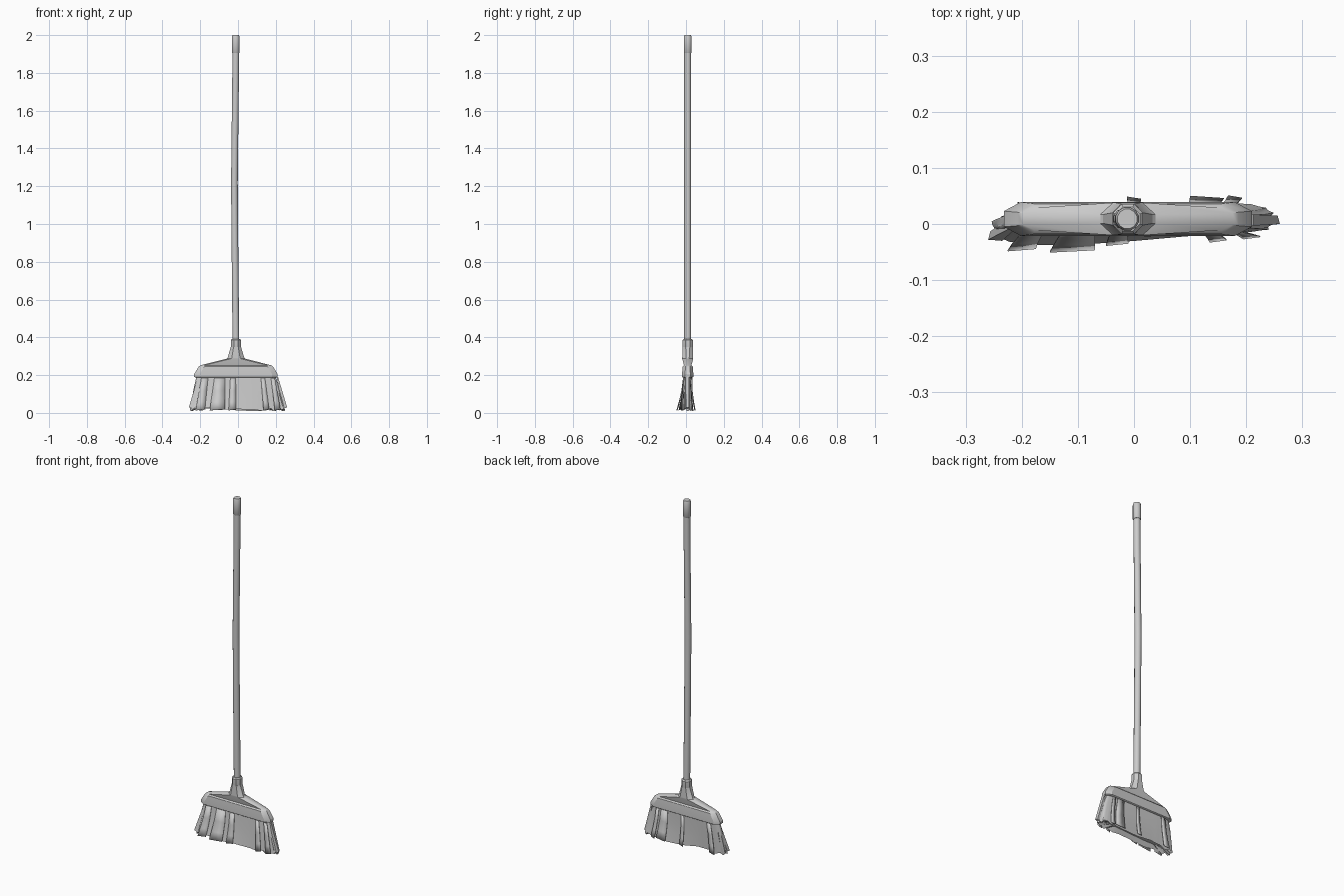
import bpy, bmesh, math, random

if "Cube" in bpy.data.objects:
    bpy.data.objects.remove(bpy.data.objects["Cube"])

random.seed(4)
CX, CY = -0.011, 0.009   # axis of handle and head


def finish(name, bm, angle=35):
    bmesh.ops.recalc_face_normals(bm, faces=bm.faces[:])
    me = bpy.data.meshes.new(name)
    bm.to_mesh(me)
    bm.free()
    ob = bpy.data.objects.new(name, me)
    bpy.context.collection.objects.link(ob)
    bpy.ops.object.select_all(action='DESELECT')
    ob.select_set(True)
    bpy.context.view_layer.objects.active = ob
    bpy.ops.object.shade_smooth_by_angle(angle=math.radians(angle))
    return ob


def loft(name, rings, angle=35):
    """Skin a list of point rings and close both ends."""
    bm = bmesh.new()
    rows = [[bm.verts.new(p) for p in ring] for ring in rings]
    n = len(rows[0])
    for a, b in zip(rows, rows[1:]):
        for i in range(n):
            j = (i + 1) % n
            bm.faces.new((a[i], a[j], b[j], b[i]))
    bm.faces.new(rows[0])
    bm.faces.new(rows[-1])
    return finish(name, bm, angle)


def circle(x, z, r, n=8):
    return [(x + r * math.cos(math.tau * (i + .5) / n),
             CY + r * math.sin(math.tau * (i + .5) / n), z) for i in range(n)]


def octagon(z, w, d, chamfer, end):
    half = [(w, -end), (w, end), (w - chamfer, d), (-w + chamfer, d)]
    return [(CX + x, CY + y, z) for x, y in half] + \
           [(CX - x, CY - y, z) for x, y in half]


# Slightly bowed handle, end cap and collar
loft("handle", [circle(x, z, .0185, 10) for z, x in
                ((.34, -.011), (.65, -.014), (.95, -.017), (1.22, -.019),
                 (1.5, -.016), (1.75, -.013), (1.92, -.012))], 50)
loft("handle_cap", [circle(-.012, z, r, 12) for z, r in
                    ((1.905, .020), (1.907, .0215), (1.99, .0215), (2.0, .018))], 50)
loft("collar", [circle(CX, z, r) for z, r in
                ((.335, .027), (.345, .029), (.385, .029), (.392, .023))], 30)

# Moulded head: neck flaring into sloping shoulders
loft("broom_head", [octagon(*s) for s in (
    (.187, .213, .026, .02, .010),
    (.19, .221, .030, .03, .014),
    (.205, .221, .030, .03, .014),
    (.245, .197, .027, .03, .012),
    (.252, .187, .020, .02, .010),
    (.287, .049, .029, .023, .008),
    (.292, .044, .029, .022, .008),
    (.35, .027, .027, .015, .011))], 25)


# Bristle cross-section: flattened superellipse that splays towards the floor
def bristle_point(a, t, scale=1.0):
    c, s = math.cos(a), math.sin(a)
    x = math.copysign(abs(c) ** .45, c) * (.207 + .045 * t ** .85) * scale
    y = math.copysign(abs(s) ** .6, s) * (.022 + .008 * t * t) * scale
    y += .010 * t * t * math.sin(x * 9) + CY * (1 - t)
    return CX * (1 - t) + x, y


N = 56
angles = [math.tau * i / N for i in range(N)]
tips = [random.uniform(.008, .028) for _ in angles]
jit = [random.uniform(.965, 1.02) for _ in angles]
rings = []
for t in (0, .35, .7, 1):
    rings.append([(*bristle_point(a, t, 1 + (j - 1) * t), .2 + (z - .2) * t)
                  for a, j, z in zip(angles, jit, tips)])
rings.append([(*bristle_point(a, .9, .72), .045) for a in angles])
loft("bristles", rings, 45)

# Loose tufts: tapered strips peeling away from the bristle block
bm = bmesh.new()
tufts = ((-.20, -1, .05, .010), (-.11, -1, .08, .016), (-.03, -1, .04, .006),
         (.15, -1, .03, .010), (.21, -1, .03, .004), (-.19, 1, .035, .016),
         (.0, 1, .025, .018), (.13, 1, .06, .012), (.18, 1, .025, .014))
for x, side, width, lift in tufts:
    rows = []
    for t in (0, .4, .75, 1):
        z = .185 - .172 * t
        y = side * (.024 + .006 * t * t + lift * t * t) + CY * (1 - t)
        y += .008 * t * t * math.sin(x * 9)
        y = max(-.05, min(.05, y))
        xc, w = x * (.88 + .12 * t), width * (.35 + .15 * t)
        rows.append([bm.verts.new((xc - w, y, z)),
                     bm.verts.new((xc + w, y - side * .004 * t, z + .006 * t))])
    for a, b in zip(rows, rows[1:]):
        bm.faces.new((a[0], a[1], b[1], b[0]))
tuft_obj = finish("loose_tufts", bm, 45)
mod = tuft_obj.modifiers.new("thickness", 'SOLIDIFY')
mod.thickness = .002
mod.offset = 0

# Outer corner strands at both ends
for side, tilt in ((-1, -.028), (1, .0)):
    top = [(side * .205, CY - .012, .19), (side * .212, CY - .012, .19),
           (side * .212, CY + .008, .19), (side * .205, CY + .008, .19)]
    low = [(side * .235, tilt - .002, .02), (side * .26, tilt, .03),
           (side * .256, tilt + .015, .028), (side * .235, tilt + .013, .02)]
    loft("end_strand_left" if side < 0 else "end_strand_right", [top, low])
